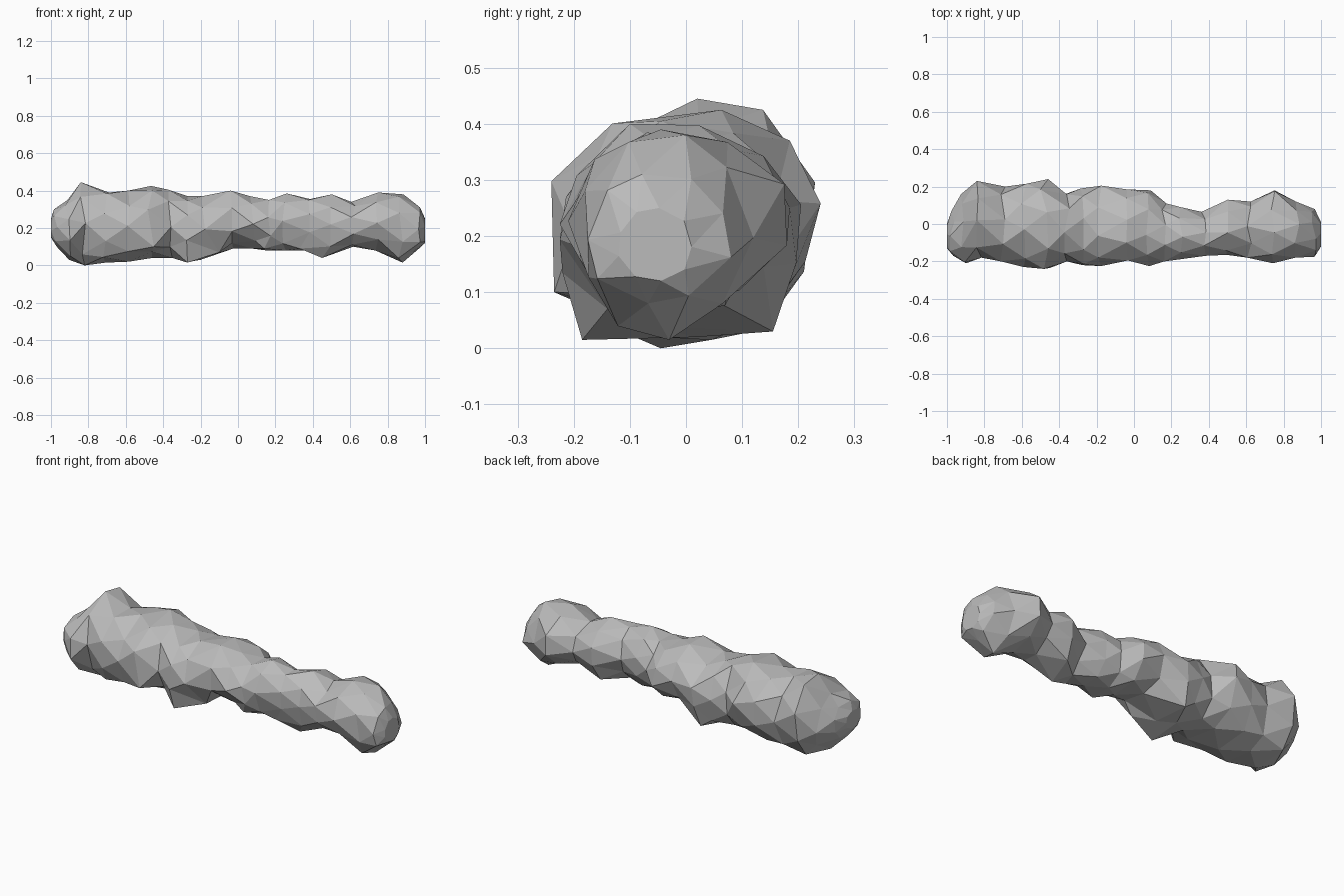
import bpy, bmesh, random
from math import sin, cos, tau
from mathutils import Vector

cube = bpy.data.objects.get("Cube")
if cube:
    bpy.data.objects.remove(cube, do_unlink=True)

# One plain stone colour
grey = bpy.data.materials.new("stone grey")
grey.use_nodes = True
colour = (0.5, 0.5, 0.5, 1)
grey.diffuse_color = colour
grey.node_tree.nodes["Principled BSDF"].inputs["Base Color"].default_value = colour

# Girth along the rock: x, then front, back, bottom and top limits
girths = [
    (-1, -.13, .0, .15, .25),
    (-.97, -.17, .07, .1, .3),
    (-.91, -.21, .16, .03, .35),
    (-.83, -.18, .23, 0, .445),
    (-.7, -.2, .2, .015, .39),
    (-.59, -.23, .215, .02, .4),
    (-.47, -.24, .24, .04, .425),
    (-.36, -.2, .16, .04, .405),
    (-.27, -.22, .19, .02, .37),
    (-.18, -.225, .205, .04, .37),
    (-.04, -.195, .185, .09, .4),
    (.08, -.225, .18, .09, .37),
    (.16, -.2, .11, .08, .35),
    (.25, -.19, .09, .08, .385),
    (.37, -.17, .065, .08, .355),
    (.49, -.165, .13, .05, .38),
    (.62, -.18, .12, .1, .34),
    (.74, -.21, .18, .08, .39),
    (.87, -.18, .12, .02, .38),
    (.96, -.175, .08, .08, .31),
    (1, -.12, .01, .12, .25),
]
# Distinct corners that break up the rounded body
corners = [
    (-.84, .02, .445),
    (-.82, -.045, 0),
    (-.72, -.15, .045),
    (-.5, .185, .37),
    (-.45, -.235, .1),
    (-.27, -.185, .015),
    (-.2, .155, .03),
    (-.1, -.14, .07),
    (-.04, -.1, .4),
    (.14, -.15, .09),
    (.33, -.13, .09),
    (.45, -.09, .04),
    (.75, -.045, .39),
    (.88, -.03, .015),
]
SIDES = 9
rng = random.Random(4)


def fit(values, low, high):
    """Spread values so that they exactly reach both limits."""
    a, b = min(values), max(values)
    return [low + (v - a) / (b - a) * (high - low) for v in values]


# Rings of rough points, each twisted half a step from the last
bm = bmesh.new()
rings = []
for i, (x, front, back, bottom, top) in enumerate(girths):
    rough = 0 if abs(x) == 1 else 1
    angles = [(j + i / 2 + rng.uniform(-.12, .12)) * tau / SIDES for j in range(SIDES)]
    radii = [1 + rng.uniform(-.06, .06) for _ in angles]
    ys = fit([r * cos(a) for r, a in zip(radii, angles)], front, back)
    zs = fit([r * sin(a) for r, a in zip(radii, angles)], bottom, top)
    rings.append([bm.verts.new((x + rough * rng.uniform(-.015, .015), y, z))
                  for y, z in zip(ys, zs)])

# Triangular facets between the rings
for a, b in zip(rings, rings[1:]):
    for j in range(SIDES):
        k = (j + 1) % SIDES
        bm.faces.new((a[j], a[k], b[j]))
        bm.faces.new((a[k], b[k], b[j]))

# Blunt ends
bm.faces.new(rings[0])
bm.faces.new(rings[-1])

# Move the nearest free point to each distinct corner
free = list(bm.verts)
for corner in map(Vector, corners):
    nearest = min(free, key=lambda v: (v.co - corner).length)
    nearest.co = corner
    free.remove(nearest)

bmesh.ops.recalc_face_normals(bm, faces=bm.faces)
mesh = bpy.data.meshes.new("long_rock")
bm.to_mesh(mesh)
bm.free()
mesh.materials.append(grey)
bpy.context.collection.objects.link(bpy.data.objects.new("long_rock", mesh))
